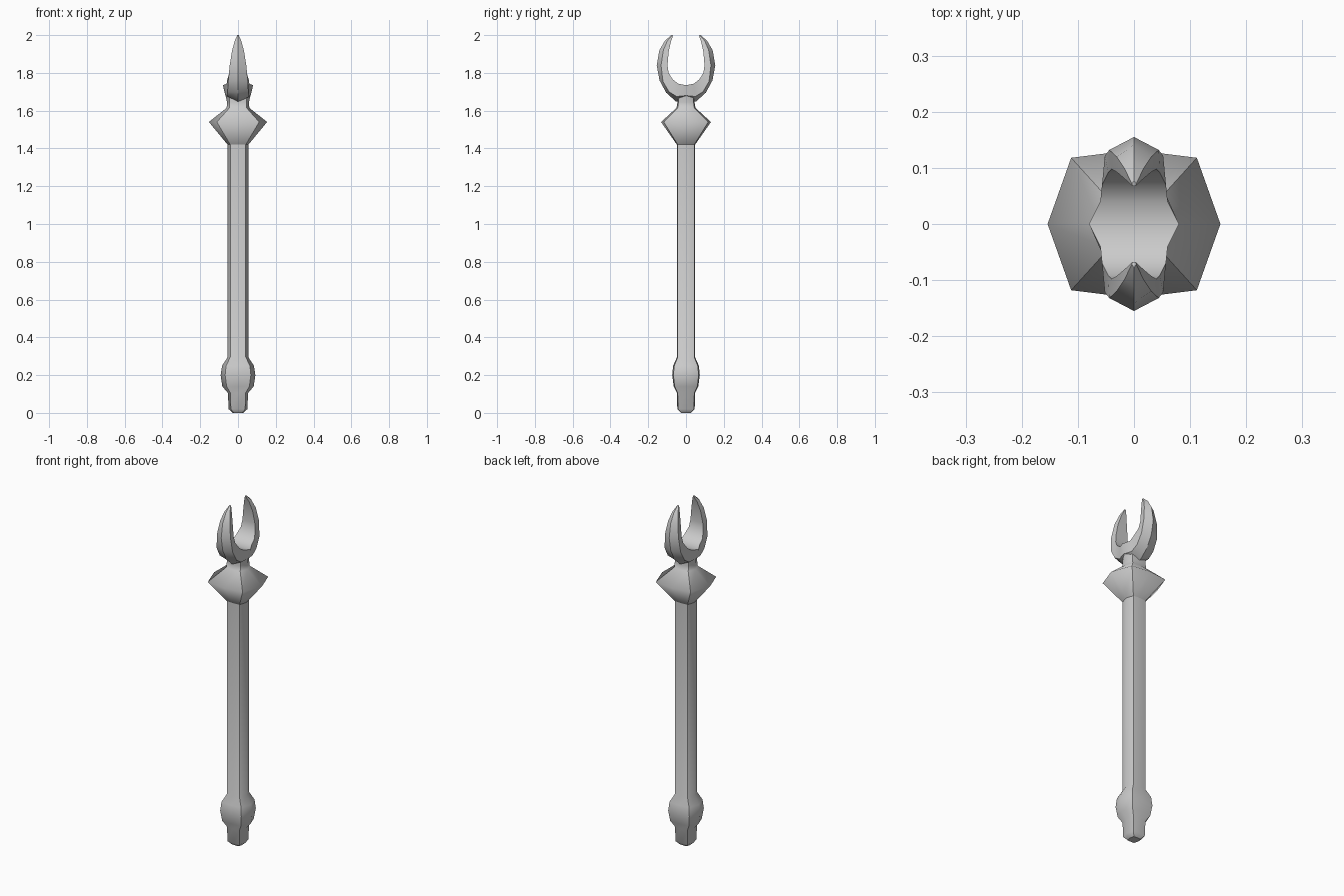
import bpy, bmesh


def build(name, rings, sharp_cols):
    """Loft closed rings; edges running along the given ring columns are creased."""
    bm = bmesh.new()
    vs = [[bm.verts.new(p) for p in ring] for ring in rings]
    n = len(rings[0])
    for a, b in zip(vs, vs[1:]):
        for i in range(n):
            j = (i + 1) % n
            bm.faces.new((a[i], a[j], b[j], b[i]))
    caps = [bm.faces.new(vs[0]), bm.faces.new(vs[-1])]
    bmesh.ops.recalc_face_normals(bm, faces=bm.faces)
    for f in bm.faces:
        f.smooth = True
    for a, b in zip(vs, vs[1:]):
        for i in sharp_cols:
            bm.edges.get((a[i], b[i])).smooth = False
    for f in caps:
        for e in f.edges:
            e.smooth = False
    me = bpy.data.meshes.new(name)
    bm.to_mesh(me)
    bm.free()
    ob = bpy.data.objects.new(name, me)
    bpy.context.collection.objects.link(ob)
    return ob


def body_ring(z, x, cx, cy, y):
    """Flattened eight-point section: side points, corners, front and back."""
    return [(x, 0, z), (cx, cy, z), (0, y, z), (-cx, cy, z),
            (-x, 0, z), (-cx, -cy, z), (0, -y, z), (cx, -cy, z)]


# Lower pommel, grip knob and long shaft
shaft_profile = [
    (0.0, 0.028, 0.022, 0.025, 0.027),
    (0.02, 0.050, 0.038, 0.042, 0.046),
    (0.105, 0.053, 0.040, 0.044, 0.048),
    (0.14, 0.083, 0.060, 0.060, 0.065),
    (0.20, 0.092, 0.068, 0.067, 0.073),
    (0.25, 0.084, 0.063, 0.062, 0.068),
    (0.295, 0.055, 0.041, 0.044, 0.048),
    (1.42, 0.055, 0.041, 0.044, 0.048),
]
build("shaft", [body_ring(*p) for p in shaft_profile], (1, 3, 5, 7))

# Flared collar and the neck above it
collar_profile = [
    (1.42, 0.055, 0.041, 0.044, 0.048),
    (1.54, 0.154, 0.112, 0.118, 0.132),
    (1.615, 0.060, 0.045, 0.044, 0.050),
    (1.645, 0.058, 0.044, 0.040, 0.045),
    (1.68, 0.066, 0.044, 0.040, 0.045),
]
build("collar", [body_ring(*p) for p in collar_profile], (1, 3, 5, 7))

# Two-pronged claw: (x, y, z) of inner rim and side corner, (y, z) of outer ridge
half = [
    ((0.080, 0.0, 1.735), (0.067, 0.0, 1.68), (0.0, 1.635)),
    ((0.060, 0.040, 1.742), (0.058, 0.050, 1.675), (0.055, 1.65)),
    ((0.057, 0.070, 1.765), (0.055, 0.090, 1.700), (0.105, 1.695)),
    ((0.046, 0.092, 1.800), (0.052, 0.122, 1.755), (0.140, 1.76)),
    ((0.040, 0.098, 1.840), (0.044, 0.132, 1.840), (0.155, 1.84)),
    ((0.030, 0.092, 1.910), (0.031, 0.120, 1.920), (0.141, 1.92)),
    ((0.016, 0.080, 1.965), (0.017, 0.099, 1.970), (0.112, 1.97)),
    ((0.003, 0.068, 1.998), (0.004, 0.072, 2.000), (0.077, 2.00)),
]


def claw_ring(sec, s):
    (ix, iy, iz), (cx, cy, cz), (oy, oz) = sec
    return [(ix, s * iy, iz), (cx, s * cy, cz), (0, s * oy, oz),
            (-cx, s * cy, cz), (-ix, s * iy, iz)]


claw_rings = [claw_ring(s, -1) for s in reversed(half[1:])]
claw_rings += [claw_ring(s, 1) for s in half]
build("claw", claw_rings, (0, 1, 2, 3, 4))
